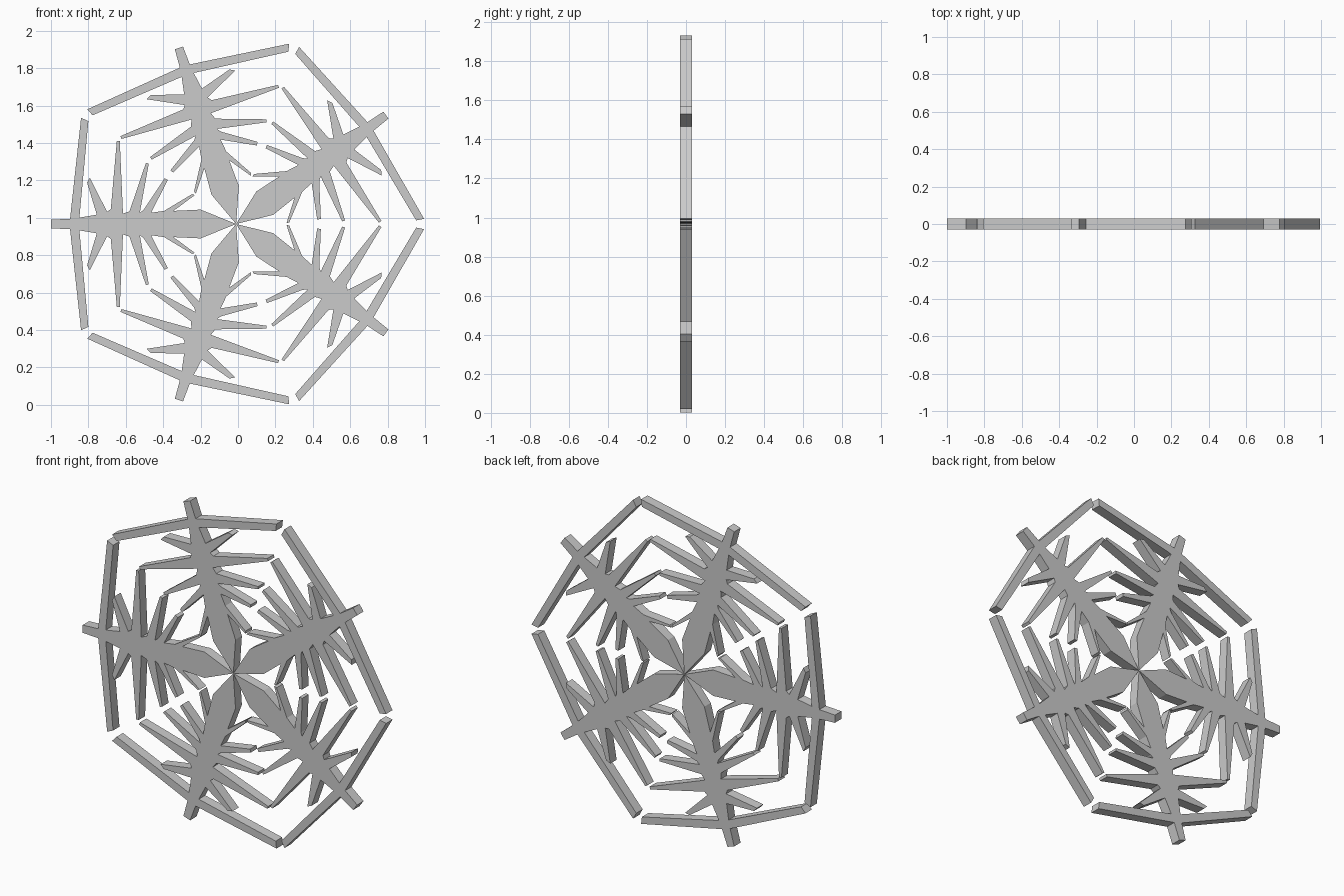
import bpy, bmesh, math

if "Cube" in bpy.data.objects:
    bpy.data.objects.remove(bpy.data.objects["Cube"])

CX, CZ = -0.01, 0.967     # hub of the snowflake
HALF = 0.03               # half thickness

# Half outline of one arm: (distance along arm, distance sideways)
half = [
    (0.19, 0.077), (0.335, 0.07),
    (0.22, 0.155), (0.235, 0.16), (0.385, 0.07),     # first barb
    (0.455, 0.06),
    (0.365, 0.235), (0.382, 0.245), (0.495, 0.075),  # second barb
    (0.515, 0.06),
    (0.467, 0.322), (0.482, 0.328), (0.57, 0.068),   # third barb
    (0.605, 0.055),
    (0.622, 0.443), (0.638, 0.443), (0.67, 0.08),    # long barb
    (0.69, 0.065),
    (0.782, 0.248), (0.797, 0.222), (0.745, 0.05),   # outer barb
    (0.838, 0.034),
    (0.79, 0.55), (0.829, 0.568), (0.888, 0.028),    # rim bar
    (0.99, 0.023),
]
outline = [(0.0, 0.0)] + half + [(a, -p) for a, p in reversed(half)]


def make_arm(name, angle):
    c, s = math.cos(angle), math.sin(angle)
    bm = bmesh.new()
    verts = [bm.verts.new((CX + a * c - p * s, -HALF, CZ + a * s + p * c))
             for a, p in outline]
    face = bm.faces.new(verts)
    ext = bmesh.ops.extrude_face_region(bm, geom=[face])
    moved = [v for v in ext["geom"] if isinstance(v, bmesh.types.BMVert)]
    bmesh.ops.translate(bm, verts=moved, vec=(0, 2 * HALF, 0))
    bmesh.ops.recalc_face_normals(bm, faces=bm.faces)
    caps = [f for f in bm.faces if len(f.verts) > 4]
    bmesh.ops.triangulate(bm, faces=caps)
    me = bpy.data.meshes.new(name)
    bm.to_mesh(me)
    bm.free()
    bpy.context.collection.objects.link(bpy.data.objects.new(name, me))


# Five arms around the hub, one pointing straight left
for i in range(5):
    make_arm(f"snowflake_arm_{i + 1}", math.pi + i * math.tau / 5)
